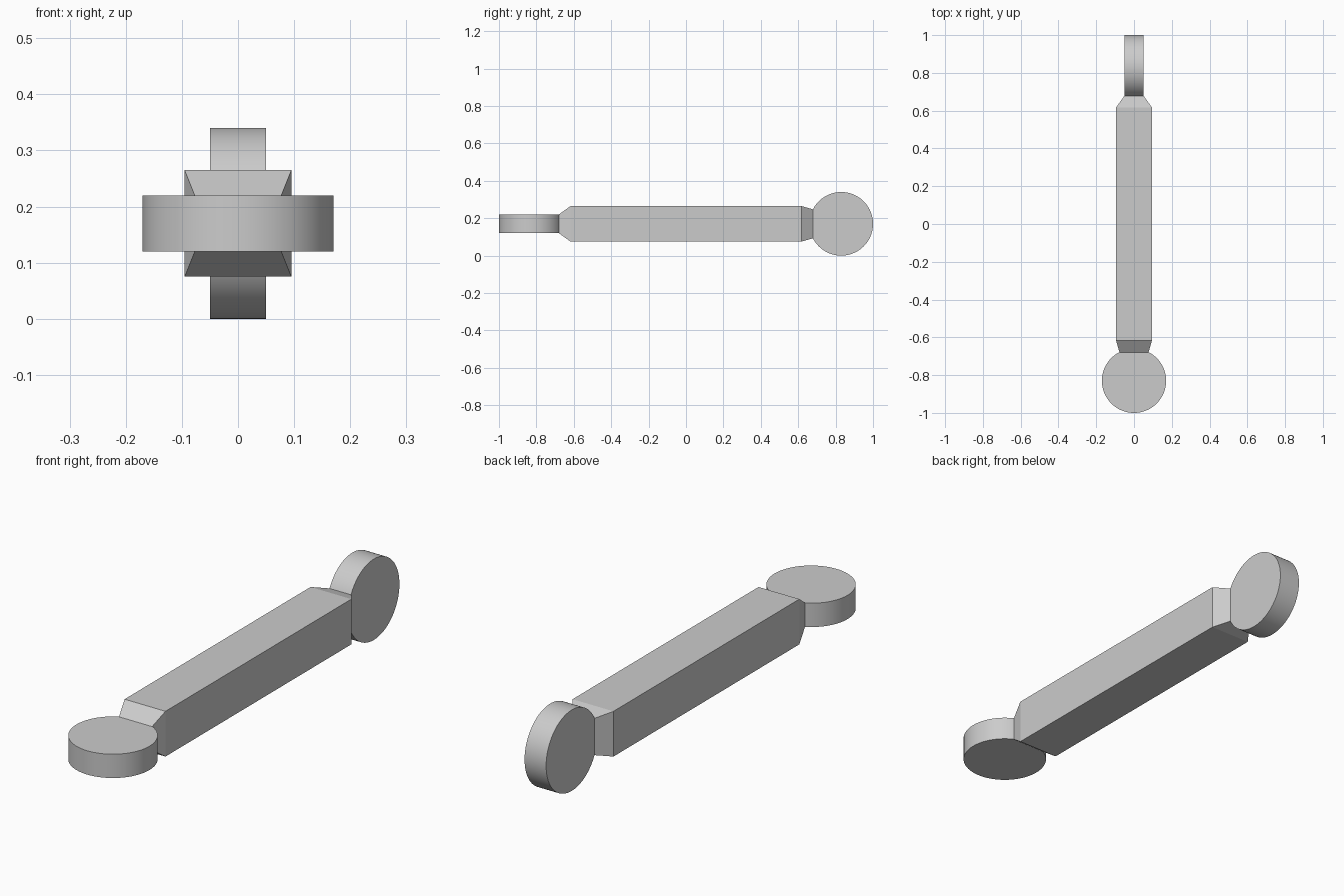
import bpy, bmesh, math

if "Cube" in bpy.data.objects:
    bpy.data.objects.remove(bpy.data.objects["Cube"])

ZC = 0.17      # height of the centre line
R = 0.17       # disc radius
T = 0.1        # disc thickness


def disc(name, y, rotation):
    bpy.ops.mesh.primitive_cylinder_add(vertices=96, radius=R, depth=T,
                                        location=(0, y, ZC), rotation=rotation)
    bpy.context.object.name = name
    bpy.ops.object.shade_smooth_by_angle(angle=math.radians(30))


# End discs: front one lies flat, back one stands upright
disc("front_disc", -0.83, (0, 0, 0))
disc("back_disc", 0.83, (0, math.pi / 2, 0))

# Square bar lofted through four sections (y, half width, half height)
sections = [(-0.68, 0.077, 0.05), (-0.617, 0.095, 0.095),
            (0.617, 0.095, 0.095), (0.68, 0.05, 0.077)]
bm = bmesh.new()
rings = [[bm.verts.new((sx * w, y, ZC + sz * h))
          for sx, sz in ((-1, -1), (1, -1), (1, 1), (-1, 1))]
         for y, w, h in sections]
for a, b in zip(rings, rings[1:]):
    for i in range(4):
        j = (i + 1) % 4
        bm.faces.new((a[i], a[j], b[j], b[i]))
bm.faces.new(rings[0])
bm.faces.new(rings[-1])
bmesh.ops.recalc_face_normals(bm, faces=bm.faces)
mesh = bpy.data.meshes.new("tapered_bar")
bm.to_mesh(mesh)
bm.free()
bpy.context.collection.objects.link(bpy.data.objects.new("tapered_bar", mesh))
